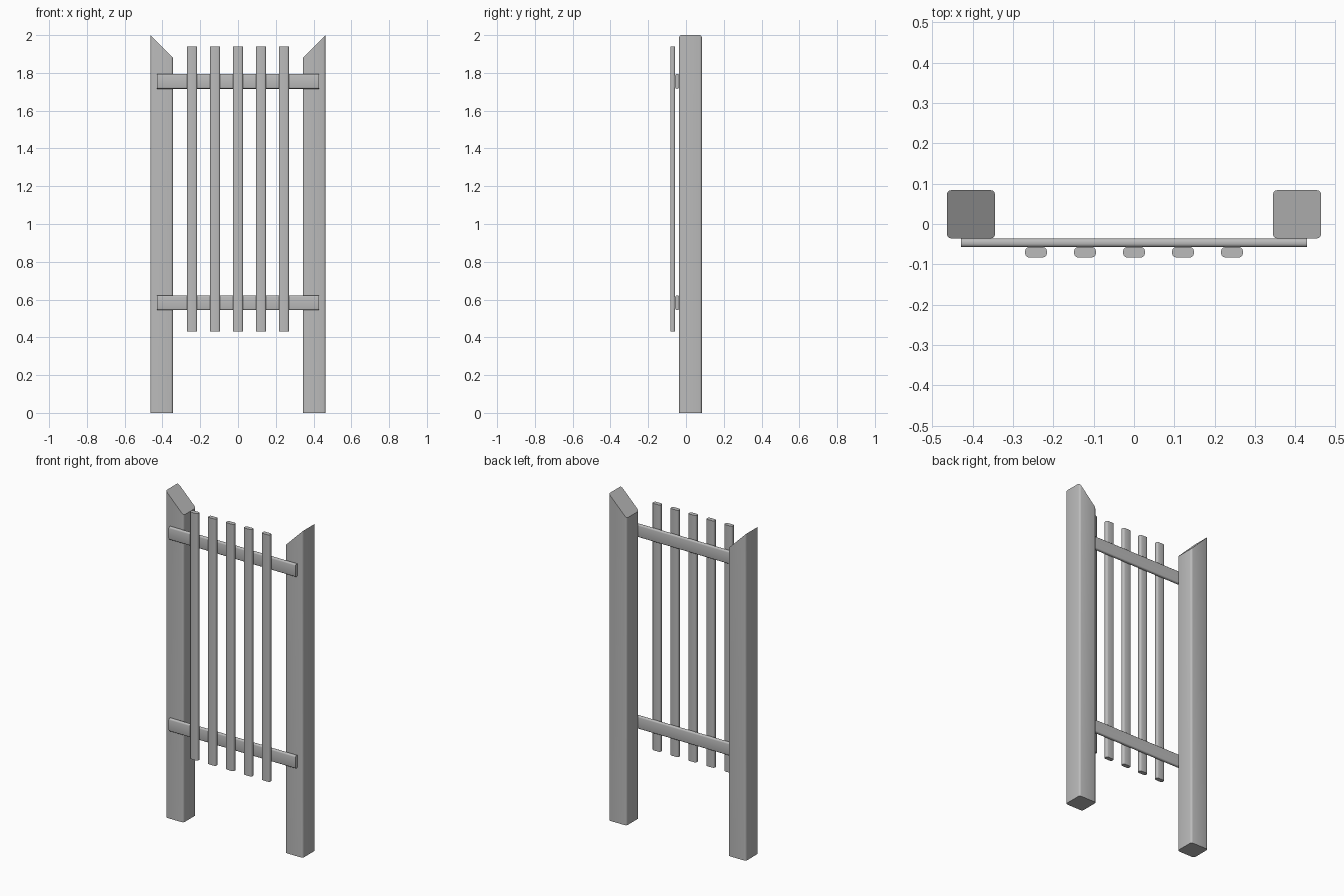
import bpy, bmesh, math
from mathutils import Vector

cube = bpy.data.objects.get("Cube")
if cube:
    bpy.data.objects.remove(cube, do_unlink=True)

# One plain grey for everything
grey = bpy.data.materials.new("plain_grey")
grey.use_nodes = True
colour = (0.5, 0.5, 0.5, 1)
grey.diffuse_color = colour
grey.node_tree.nodes["Principled BSDF"].inputs["Base Color"].default_value = colour


def beam(name, low, high, axis, radius, slope=0):
    """Box with its long edges rounded; slope raises the top along x."""
    low, high = Vector(low), Vector(high)
    size, centre = high - low, (low + high) / 2
    bm = bmesh.new()
    bmesh.ops.create_cube(bm, size=1)
    for v in bm.verts:
        v.co = centre + v.co * size
    long_edges = [e for e in bm.edges
                  if abs((e.verts[0].co - e.verts[1].co).normalized()[axis]) > 0.9]
    bmesh.ops.bevel(bm, geom=long_edges, offset=radius, segments=3,
                    profile=0.5, affect='EDGES')
    if slope:
        for v in bm.verts:
            if v.co.z > centre.z:
                v.co.z += slope * (v.co.x - centre.x) - abs(slope) * size.x / 2
    bmesh.ops.recalc_face_normals(bm, faces=bm.faces)
    for f in bm.faces:
        f.smooth = True
    mesh = bpy.data.meshes.new(name)
    bm.to_mesh(mesh)
    bm.free()
    mesh.set_sharp_from_angle(angle=math.radians(40))
    mesh.materials.append(grey)
    obj = bpy.data.objects.new(name, mesh)
    bpy.context.collection.objects.link(obj)
    return obj


# Posts with mitred tops, highest on the outside
for side, s in (("left", 1), ("right", -1)):
    x = s * 0.404
    beam(side + "_post", (x - 0.06, -0.036, 0), (x + 0.06, 0.084, 2), 2, 0.012, s)

# Horizontal rails on the front of the posts
for name, z in (("lower_rail", 0.583), ("upper_rail", 1.755)):
    beam(name, (-0.429, -0.057, z - 0.039), (0.429, -0.036, z + 0.039), 0, 0.008)

# Upright slats in front of the rails
for i in range(5):
    x = (i - 2) * 0.1215
    beam(f"slat_{i + 1}", (x - 0.027, -0.083, 0.43), (x + 0.027, -0.057, 1.94), 2, 0.01)
